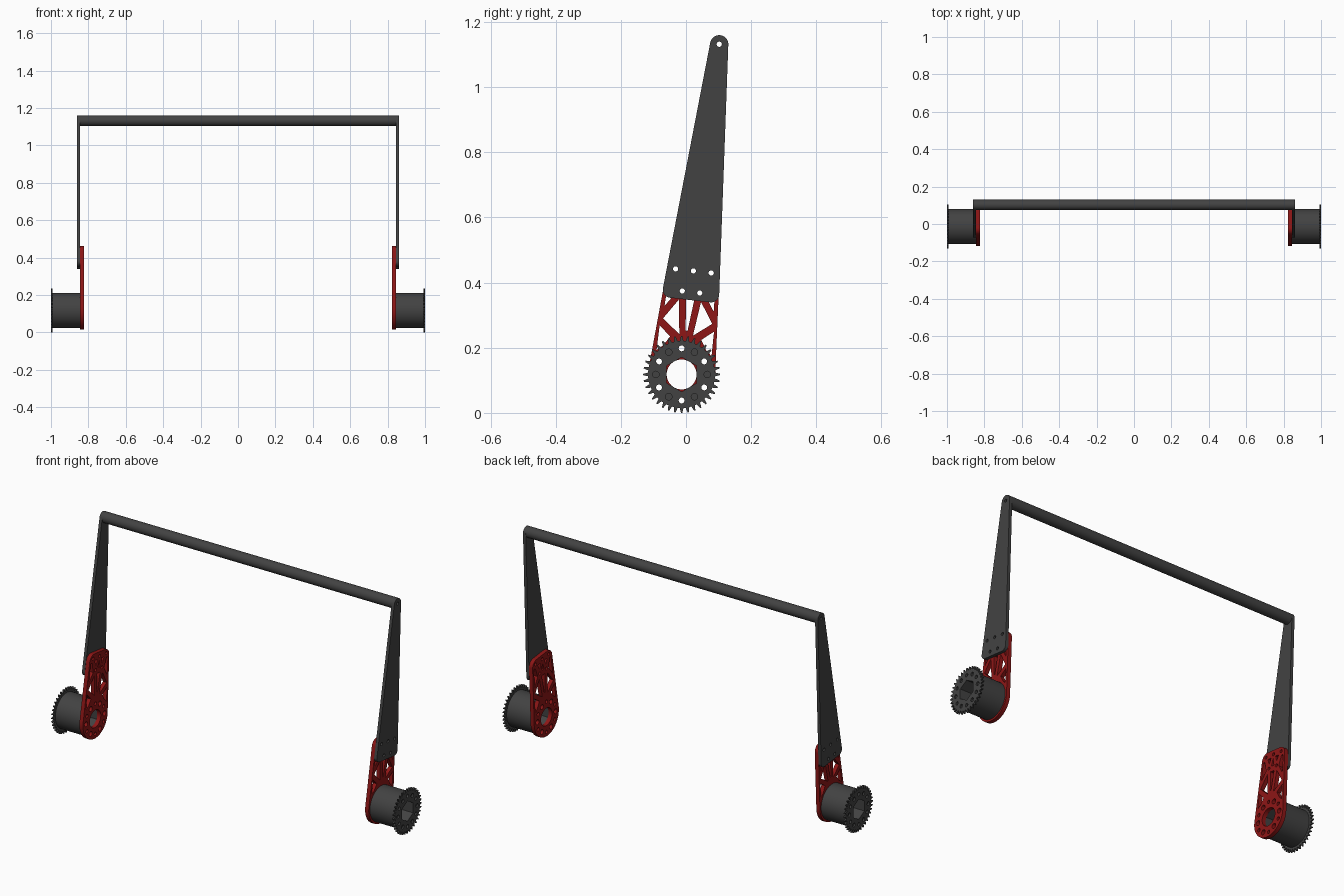
import bpy, bmesh, math
from mathutils import Matrix, Vector, geometry

if "Cube" in bpy.data.objects:
    bpy.data.objects.remove(bpy.data.objects["Cube"])

HUB = Vector((0, -0.0135, 0.118))     # wheel axis (right side)
TILT = math.atan2(0.1155, 1.014)      # lean of the arms
ARM_LEN = 1.0205


def material(name, col):
    m = bpy.data.materials.new(name)
    m.diffuse_color = (*col, 1)
    m.use_nodes = True
    m.node_tree.nodes["Principled BSDF"].inputs["Base Color"].default_value = m.diffuse_color
    return m


DARK = material("dark_grey", (0.055, 0.055, 0.055))
RED = material("red", (0.27, 0.008, 0.008))


def circle(u, v, r, n=20, start=0.0):
    return [(u + r * math.cos(start + 2 * math.pi * i / n),
             v + r * math.sin(start + 2 * math.pi * i / n)) for i in range(n)]


def hull(circles, n=64):
    pts = [Vector(p) for c in circles for p in circle(*c, n)]
    return [pts[i] for i in geometry.convex_hull_2d(pts)]


def ring_of_holes(dist, r, start):
    return [circle(dist * math.cos(start + k * math.pi / 3),
                   dist * math.sin(start + k * math.pi / 3), r) for k in range(6)]


def plate(name, outline, holes, x0, x1, mat, tilt=0.0):
    """Flat profile (u, v) with holes, extruded along x and mirrored to both sides."""
    cu = bpy.data.curves.new(name, 'CURVE')
    cu.dimensions = '2D'
    cu.fill_mode = 'BOTH'
    cu.extrude = (x1 - x0) / 2
    for loop in [outline] + holes:
        sp = cu.splines.new('POLY')
        sp.points.add(len(loop) - 1)
        for p, (u, v) in zip(sp.points, loop):
            p.co = (u, v, 0, 1)
        sp.use_cyclic_u = True
    tmp = bpy.data.objects.new(name + "_profile", cu)
    bpy.context.collection.objects.link(tmp)
    dg = bpy.context.evaluated_depsgraph_get()
    me = bpy.data.meshes.new_from_object(tmp.evaluated_get(dg))
    bpy.data.objects.remove(tmp)
    # local u, v, depth -> world y, z, x
    c, s = math.cos(tilt), math.sin(tilt)
    m = Matrix(((0, 0, 1, (x0 + x1) / 2), (c, s, 0, HUB.y), (-s, c, 0, HUB.z), (0, 0, 0, 1)))
    me.transform(m)
    bm = bmesh.new()
    bm.from_mesh(me)
    bmesh.ops.remove_doubles(bm, verts=bm.verts, dist=1e-5)
    bmesh.ops.recalc_face_normals(bm, faces=bm.faces)
    bm.to_mesh(me)
    bm.free()
    me.materials.clear()
    me.materials.append(mat)
    ob = bpy.data.objects.new(name, me)
    bpy.context.collection.objects.link(ob)
    ob.modifiers.new("both_sides", 'MIRROR').use_mirror_merge = False
    smooth(ob)
    return ob


def smooth(ob):
    bpy.ops.object.select_all(action='DESELECT')
    ob.select_set(True)
    bpy.context.view_layer.objects.active = ob
    bpy.ops.object.shade_smooth_by_angle(angle=math.radians(30))


def both(poly):
    return [poly, [(-u, v) for u, v in poly]]


# shared bolt pattern where arm and bracket overlap
bolts = [(-0.055, 0.32), (0, 0.32), (0.055, 0.32), (-0.027, 0.255), (0.027, 0.255)]
bolt_holes = [circle(u, v, 0.008) for u, v in bolts]

# tapered side arms
plate("side_arms", hull([(0, ARM_LEN, 0.028), (-0.062, 0.255, 0.025), (0.062, 0.255, 0.025)]),
      bolt_holes + [circle(0, ARM_LEN, 0.008)], 0.845, 0.861, DARK, TILT)

# red truss brackets: ring at the bottom, lattice above
lattice = (both([(0.076, 0.165), (0.034, 0.228), (0.021, 0.122)])
           + both([(0.084, 0.142), (0.048, 0.112), (0.066, 0.083), (0.085, 0.066)])
           + both([(0.076, 0.203), (0.046, 0.247), (0.060, 0.298), (0.072, 0.298)])
           + both([(0.027, 0.276), (0.016, 0.306), (0.039, 0.306)])
           + [[(-0.013, 0.234), (0.013, 0.234), (0.003, 0.135), (-0.003, 0.135)],
              [(0, 0.300), (0.009, 0.262), (-0.009, 0.262)]])
plate("truss_brackets", hull([(0, 0, 0.103), (-0.045, 0.305, 0.037), (0.045, 0.305, 0.037)]),
      lattice + bolt_holes + [circle(0, 0, 0.046, 48)]
      + ring_of_holes(0.080, 0.009, math.pi / 2 + TILT)
      + ring_of_holes(0.076, 0.013, TILT), 0.824, 0.845, RED, TILT)

# hub drums with a hexagonal bore
hexagon = circle(0, 0, 0.053, 6, math.pi / 2)
bolt_ring = ring_of_holes(0.080, 0.009, math.pi / 2)
plate("hub_drums", circle(0, 0, 0.093, 72), [hexagon] + bolt_ring, 0.845, 0.992, DARK)

# toothed sprockets
TEETH = 36
teeth = []
for i in range(TEETH):
    for f, r in ((-0.32, 0.103), (-0.10, 0.118), (0.10, 0.118), (0.32, 0.103)):
        a = (i + f) * 2 * math.pi / TEETH
        teeth.append((r * math.cos(a), r * math.sin(a)))
plate("sprockets", teeth, [hexagon] + bolt_ring + ring_of_holes(0.079, 0.010, 0),
      0.992, 1.0, DARK)

# cross tube joining the arm tops
bm = bmesh.new()
rings = []
for r, x in ((0.028, -0.845), (0.028, 0.845), (0.022, 0.845), (0.022, -0.845)):
    cy = HUB.y + ARM_LEN * math.sin(TILT)
    cz = HUB.z + ARM_LEN * math.cos(TILT)
    rings.append([bm.verts.new((x, y, z)) for y, z in circle(cy, cz, r, 48)])
for k in range(4):
    a, b = rings[k], rings[(k + 1) % 4]
    for i in range(48):
        j = (i + 1) % 48
        bm.faces.new((a[i], a[j], b[j], b[i]))
bmesh.ops.recalc_face_normals(bm, faces=bm.faces)
me = bpy.data.meshes.new("cross_tube")
bm.to_mesh(me)
bm.free()
me.materials.append(DARK)
tube = bpy.data.objects.new("cross_tube", me)
bpy.context.collection.objects.link(tube)
smooth(tube)
